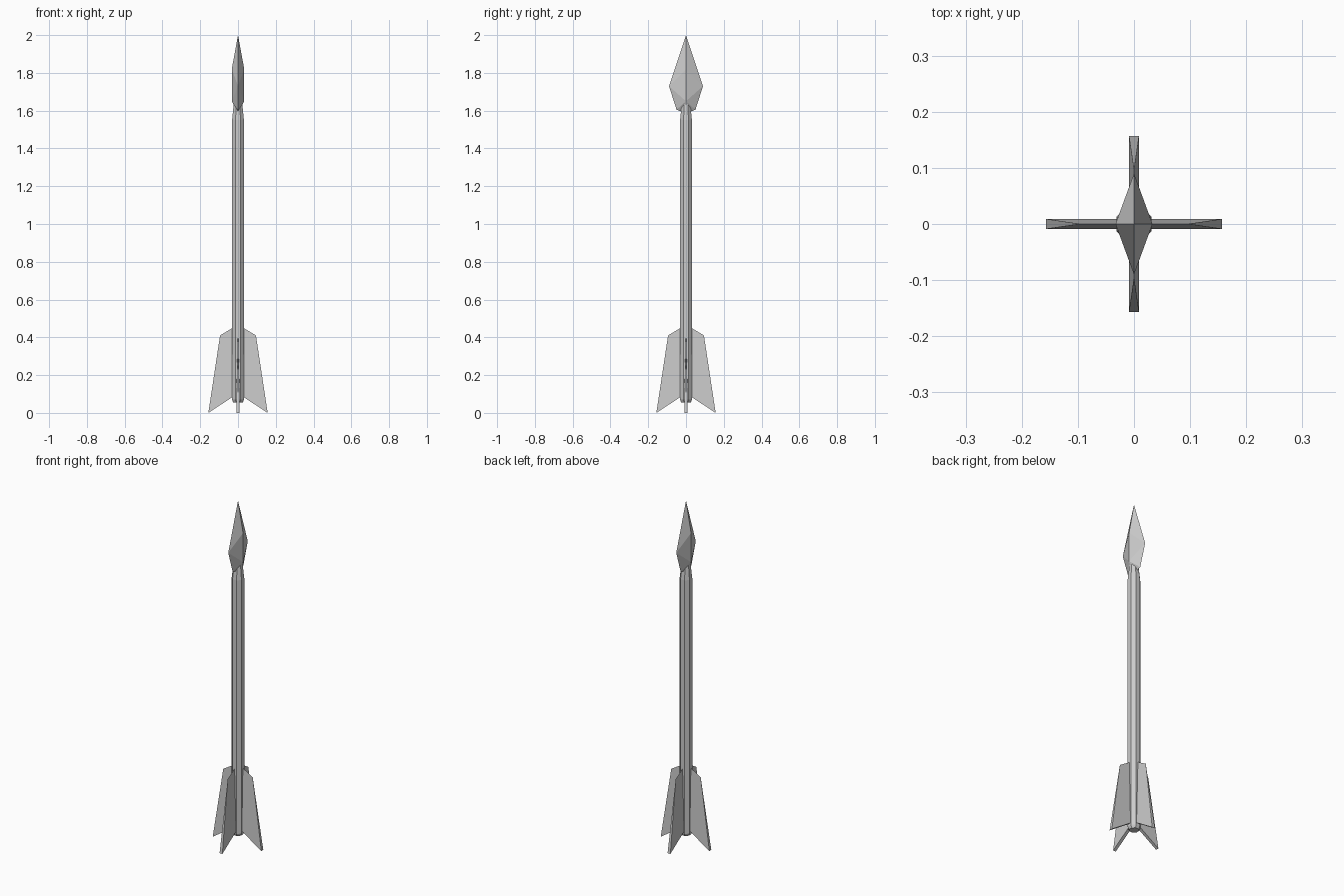
import bpy
import math
from mathutils import Matrix

cube = bpy.data.objects.get("Cube")
if cube:
    bpy.data.objects.remove(cube, do_unlink=True)

grey = bpy.data.materials.new("plain grey")
grey.use_nodes = True
colour = (0.6, 0.6, 0.6, 1)
grey.diffuse_color = colour
grey.node_tree.nodes["Principled BSDF"].inputs["Base Color"].default_value = colour


def make_part(name, verts, faces):
    mesh = bpy.data.meshes.new(name)
    mesh.from_pydata(verts, [], faces)
    mesh.materials.append(grey)
    obj = bpy.data.objects.new(name, mesh)
    bpy.context.collection.objects.link(obj)
    # make every normal point outward
    bpy.context.view_layer.objects.active = obj
    bpy.ops.object.mode_set(mode='EDIT')
    bpy.ops.mesh.select_all(action='SELECT')
    bpy.ops.mesh.normals_make_consistent(inside=False)
    bpy.ops.object.mode_set(mode='OBJECT')
    return obj


# Shaft: eight-sided rod, chamfered at the foot and tapered at the neck
SIDES = 8
profile = [(0.027, 0.055), (0.034, 0.07), (0.034, 1.55), (0.024, 1.64)]
verts, faces = [], []
for radius, z in profile:
    for i in range(SIDES):
        a = math.tau * (i + 0.5) / SIDES
        verts.append((radius * math.cos(a), radius * math.sin(a), z))
for ring in range(len(profile) - 1):
    for i in range(SIDES):
        a, b = ring * SIDES + i, ring * SIDES + (i + 1) % SIDES
        faces.append((a, b, b + SIDES, a + SIDES))
faces.append(tuple(range(SIDES)))
faces.append(tuple(range(len(verts) - SIDES, len(verts))))
make_part("shaft", verts, faces)

# Head: flat blade with a central ridge on each side and sharp outer edges
verts = [(0, 0, 2.0), (0, 0, 1.585)]
for s in (1, -1):
    verts += [(0.033 * s, 0, 1.82), (0.033 * s, 0, 1.65)]
for s in (1, -1):
    verts += [(0, 0.09 * s, 1.73), (0, 0.05 * s, 1.605)]
faces = []
for r in (2, 4):
    for e in (6, 8):
        faces += [(0, r, e), (r, r + 1, e), (r + 1, e + 1, e), (r + 1, 1, e + 1)]
make_part("arrow_head", verts, faces)

# Fins: wedges with a sharp top, thickest along the swept lower edge
half = 0.009
fin_verts = [(0.02, 0, 0.455), (0.095, 0, 0.41),
             (0.157, half, 0.0), (0.157, -half, 0.0),
             (0.02, half, 0.09), (0.02, -half, 0.09)]
fin_faces = [(0, 1, 2, 4), (0, 5, 3, 1), (1, 3, 2), (2, 3, 5, 4), (0, 4, 5)]
for i, side in enumerate(("left", "back", "right", "front")):
    fin = make_part(side + "_fin", fin_verts, fin_faces)
    fin.data.transform(Matrix.Rotation(i * math.pi / 2, 4, 'Z'))
